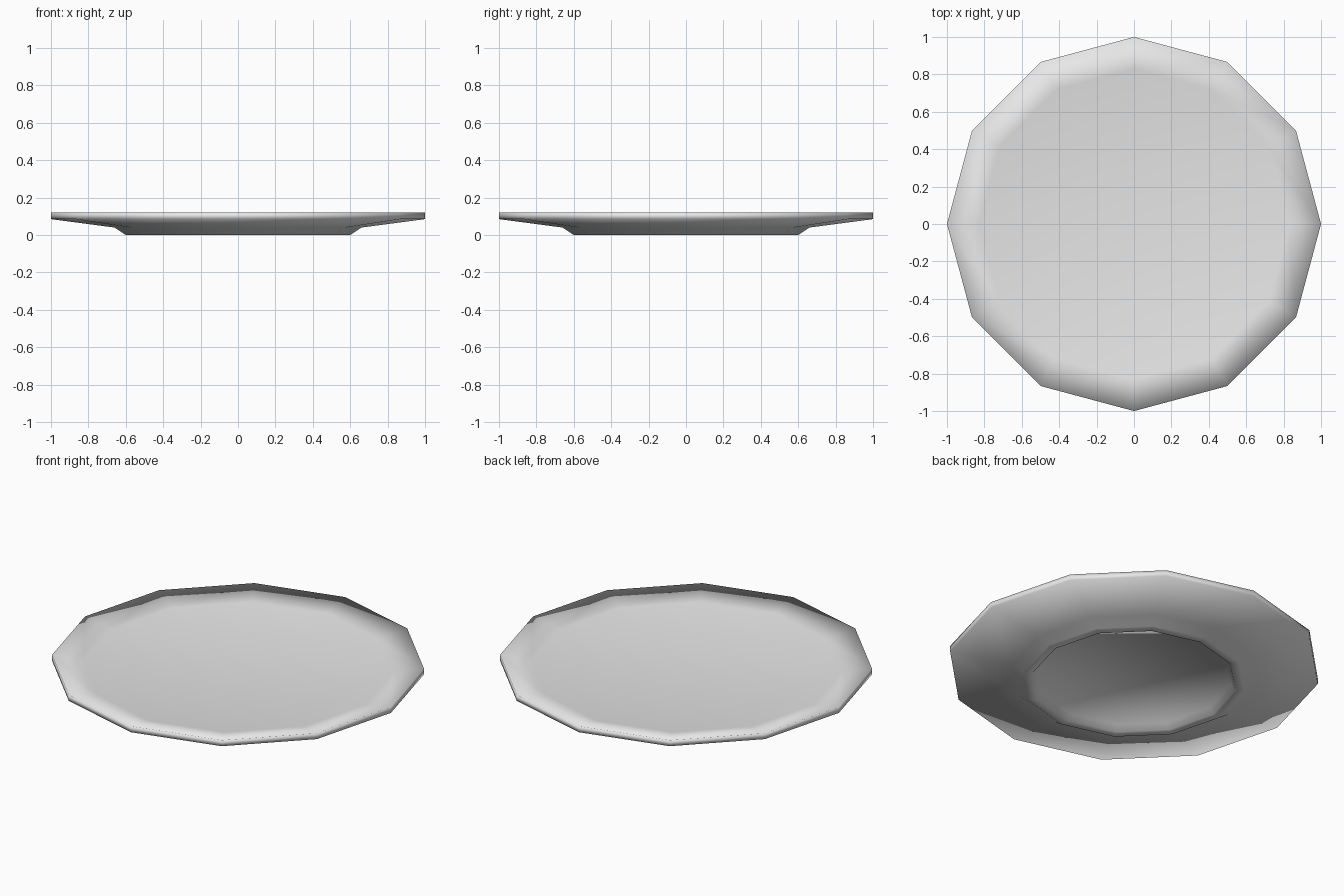
import bpy, bmesh, math

if "Cube" in bpy.data.objects:
    bpy.data.objects.remove(bpy.data.objects["Cube"])

SIDES = 12
# plate profile (radius, height): underside recess, foot ring, flared underside, rim, inner well
PROFILE = [(0.53, 0.035), (0.55, 0.0), (0.60, 0.0), (0.66, 0.04),
           (1.0, 0.085), (1.0, 0.12), (0.83, 0.088)]

bm = bmesh.new()
rings = [[bm.verts.new((r * math.cos(2 * math.pi * i / SIDES),
                        r * math.sin(2 * math.pi * i / SIDES), z))
          for i in range(SIDES)] for r, z in PROFILE]

# walls between neighbouring rings
for a, b in zip(rings, rings[1:]):
    for i in range(SIDES):
        j = (i + 1) % SIDES
        bm.faces.new((a[i], a[j], b[j], b[i]))

# recessed underside and flat well
bm.faces.new(rings[0][::-1])
bm.faces.new(rings[-1])
bmesh.ops.recalc_face_normals(bm, faces=bm.faces)
for f in bm.faces:
    f.smooth = True

mesh = bpy.data.meshes.new("plate")
bm.to_mesh(mesh)
bm.free()
plate = bpy.data.objects.new("plate", mesh)
bpy.context.collection.objects.link(plate)

# glazed ceramic colour
mat = bpy.data.materials.new("pale_grey_ceramic")
mat.diffuse_color = (0.8, 0.8, 0.8, 1)
mat.use_nodes = True
mat.node_tree.nodes["Principled BSDF"].inputs["Base Color"].default_value = mat.diffuse_color
mesh.materials.append(mat)
